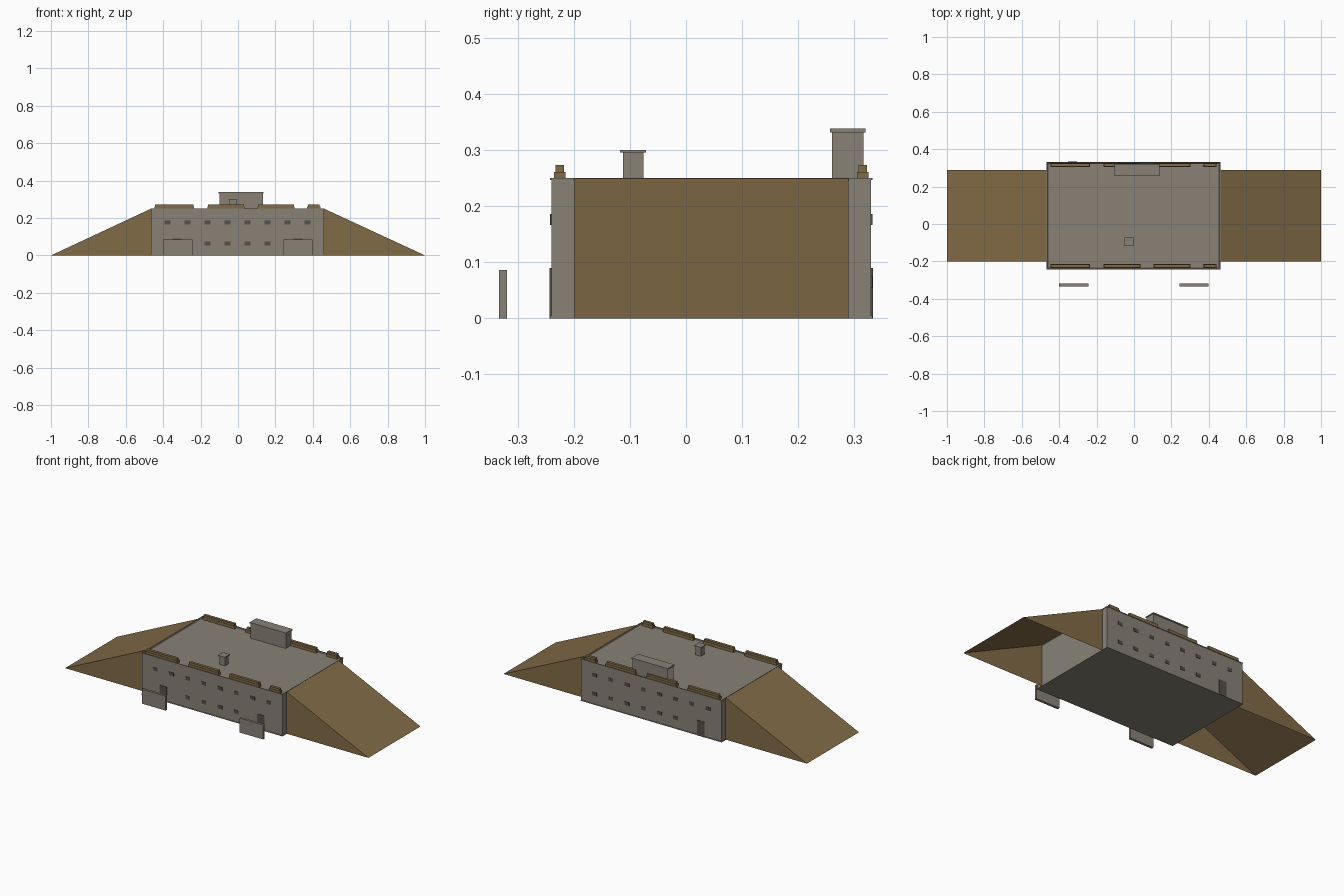
import bpy
import bmesh

cube = bpy.data.objects.get("Cube")
if cube:
    bpy.data.objects.remove(cube)


def material(name, rgb):
    m = bpy.data.materials.new(name)
    m.use_nodes = True
    m.diffuse_color = (*rgb, 1)
    m.node_tree.nodes["Principled BSDF"].inputs["Base Color"].default_value = (*rgb, 1)
    return m


concrete = material("concrete grey", (0.25, 0.222, 0.183))
earth = material("earth brown", (0.222, 0.147, 0.063))
dark = material("dark opening grey", (0.09, 0.08, 0.065))


def finish(name, bm, mat):
    mesh = bpy.data.meshes.new(name)
    bm.to_mesh(mesh)
    bm.free()
    mesh.materials.append(mat)
    obj = bpy.data.objects.new(name, mesh)
    bpy.context.collection.objects.link(obj)
    return obj


def add_box(bm, x, y, z):
    """Add a box spanning the given (low, high) ranges."""
    verts = bmesh.ops.create_cube(bm, size=1)["verts"]
    for v in verts:
        for i, (low, high) in enumerate((x, y, z)):
            v.co[i] = high if v.co[i] > 0 else low


def box(name, x, y, z, mat):
    bm = bmesh.new()
    add_box(bm, x, y, z)
    return finish(name, bm, mat)


LEFT, RIGHT = -0.465, 0.46
FRONT, BACK = -0.24, 0.33
TOP, LIP = 0.25, 0.002

# Main block with a shallow sunken roof
bm = bmesh.new()
add_box(bm, (LEFT, RIGHT), (FRONT, BACK), (0, TOP))
roof = [f for f in bm.faces if f.normal.z > 0.5 or f.calc_center_median().z > TOP - 0.01]
bmesh.ops.inset_region(bm, faces=roof, thickness=0.008)
bmesh.ops.translate(bm, verts=roof[0].verts, vec=(0, 0, -0.006))
finish("main_block", bm, concrete)

# Thin projecting bands at the foot and the roof edge
for name, low, high in (("base_band", 0, 0.005), ("roof_band", TOP - 0.004, TOP)):
    bm = bmesh.new()
    for y in (FRONT, BACK):
        add_box(bm, (LEFT - LIP, RIGHT + LIP), (y - LIP, y + LIP), (low, high))
    for x in (LEFT, RIGHT):
        add_box(bm, (x - LIP, x + LIP), (FRONT, BACK), (low, high))
    finish(name, bm, concrete)

# Earth ramps at both ends, open underneath
for name, inner, outer in (("right_ramp", LEFT, -1), ("left_ramp", RIGHT, 1)):
    bm = bmesh.new()
    sides = [[bm.verts.new(p) for p in ((inner, y, 0), (outer, y, 0), (inner, y, TOP))]
             for y in (-0.2, 0.29)]
    front, back = sides
    bm.faces.new(front)
    bm.faces.new(back[::-1])
    bm.faces.new((front[1], back[1], back[2], front[2]))
    bmesh.ops.recalc_face_normals(bm, faces=bm.faces)
    if sum(f.normal.z for f in bm.faces) < 0:
        bmesh.ops.reverse_faces(bm, faces=bm.faces)
    finish(name, bm, earth)

# Stepped earth parapets along the front and back roof edges
spans = ((-0.446, -0.236), (-0.163, 0.035), (0.104, 0.302), (0.37, 0.44))
for side, y in (("front", -0.225), ("back", 0.315)):
    for i, (a, b) in enumerate(spans):
        bm = bmesh.new()
        add_box(bm, (a, b), (y - 0.01, y + 0.01), (TOP - 0.006, 0.261))
        add_box(bm, (a + 0.003, b - 0.003), (y - 0.008, y + 0.008), (0.261, 0.273))
        finish(f"{side}_parapet_{i + 1}", bm, earth)

# Ventilation shaft
box("vent_shaft", (-0.045, -0.008), (-0.112, -0.076), (TOP - 0.006, 0.295), concrete)
box("vent_cap", (-0.05, -0.003), (-0.118, -0.071), (0.295, 0.3), concrete)

# Stair housing with an open end
bm = bmesh.new()
add_box(bm, (-0.1, 0.133), (0.26, 0.316), (TOP - 0.006, 0.331))
bm.normal_update()
bmesh.ops.delete(bm, geom=[f for f in bm.faces if f.normal.x < -0.5], context="FACES")
finish("stair_housing", bm, concrete)
box("stair_housing_cap", (-0.104, 0.136), (0.257, 0.32), (0.331, 0.338), concrete)

# Blast walls standing before the entrances
for name, x in (("right_blast_wall", -0.322), ("left_blast_wall", 0.321)):
    box(name, (x - 0.078, x + 0.078), (-0.333, -0.319), (0, 0.086), concrete)

# Windows and doors as thin plates
columns = [-0.377 + 0.1069 * i for i in range(8)]
for side, y, lower, doors in (("front", FRONT, columns[2:6], (-0.325, 0.32)),
                              ("back", BACK, columns[2:], (-0.33,))):
    depth = (y - 0.002, y + 0.002)
    bm = bmesh.new()
    for row, z in ((columns, 0.176), (lower, 0.064)):
        for x in row:
            add_box(bm, (x - 0.015, x + 0.015), depth, (z - 0.01, z + 0.01))
    finish(f"{side}_windows", bm, dark)
    for i, x in enumerate(doors):
        box(f"{side}_door_{i + 1}", (x - 0.024, x + 0.024), (y - 0.003, y + 0.003),
            (0, 0.09), dark)
